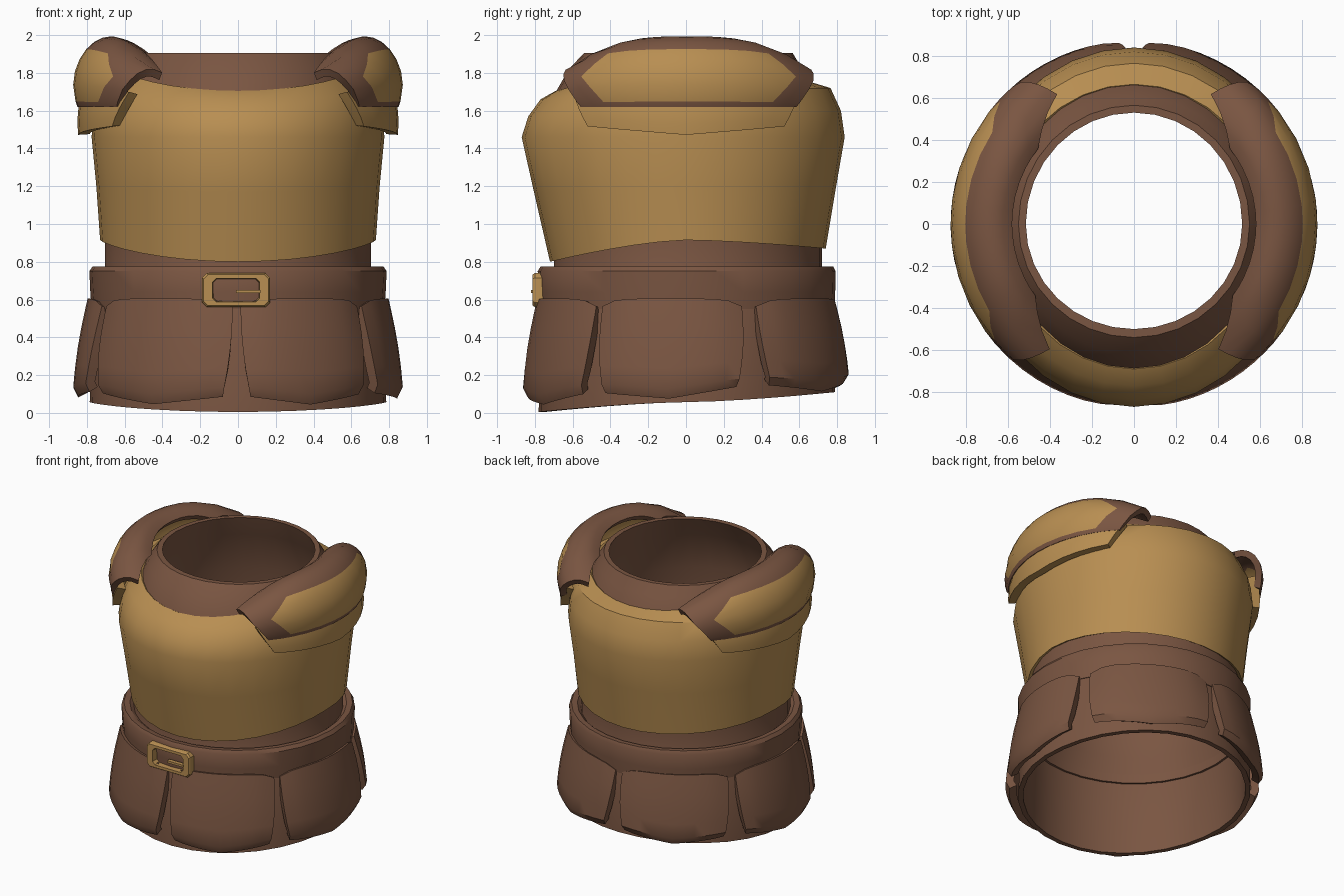
import bpy, bmesh
from math import sin, cos, radians, pi

cube = bpy.data.objects.get("Cube")
if cube:
    bpy.data.objects.remove(cube, do_unlink=True)


def material(name, rgb):
    m = bpy.data.materials.new(name)
    m.use_nodes = True
    m.diffuse_color = (*rgb, 1)
    m.node_tree.nodes["Principled BSDF"].inputs["Base Color"].default_value = (*rgb, 1)
    return m


leather = material("brown leather", (0.195, 0.092, 0.054))
gold = material("tan gold", (0.48, 0.272, 0.084))
SEGMENTS = 32


def finish(name, bm, mats, thickness=0, mirror=False, angle=35):
    """Turn a bmesh into a shaded object, optionally thickened and mirrored."""
    mesh = bpy.data.meshes.new(name)
    bm.to_mesh(mesh)
    bm.free()
    for m in mats:
        mesh.materials.append(m)
    ob = bpy.data.objects.new(name, mesh)
    bpy.context.collection.objects.link(ob)
    bpy.ops.object.select_all(action='DESELECT')
    ob.select_set(True)
    bpy.context.view_layer.objects.active = ob
    if thickness:
        mod = ob.modifiers.new("thickness", 'SOLIDIFY')
        mod.thickness, mod.offset = thickness, -1
        bpy.ops.object.modifier_apply(modifier=mod.name)
    if mirror:
        mod = ob.modifiers.new("mirror", 'MIRROR')
        bpy.ops.object.modifier_apply(modifier=mod.name)
    bpy.ops.object.shade_smooth_by_angle(angle=radians(angle))
    return ob


def loft(name, rings, mat):
    """Join rings of points into a closed, hollow band."""
    bm = bmesh.new()
    vs = [[bm.verts.new(p) for p in ring] for ring in rings]
    n = len(vs[0])
    for k in range(len(vs)):
        a, b = vs[k], vs[(k + 1) % len(vs)]
        for i in range(n):
            j = (i + 1) % n
            bm.faces.new((a[i], a[j], b[j], b[i]))
    bmesh.ops.recalc_face_normals(bm, faces=bm.faces)
    return finish(name, bm, [mat])


def ring(rx, front, back, zf, zs=None, zb=None):
    """Body cross-section with its own front, side and back depth and height."""
    zs = zf if zs is None else zs
    zb = zf if zb is None else zb
    pts = []
    for i in range(SEGMENTS):
        a = 2 * pi * i / SEGMENTS
        s = sin(a)
        depth, z_end = (front, zf) if s < 0 else (back, zb)
        pts.append((rx * cos(a), depth * s, zs + (z_end - zs) * abs(s) ** 1.5))
    return pts


def patch(name, us, vs, func, mats, thickness, is_second=None, mirror=False):
    """Curved sheet; func maps (u, v) to a point, is_second picks faces of colour 2."""
    bm = bmesh.new()
    g = [[bm.verts.new(func(u, v)) for v in vs] for u in us]
    for i in range(len(us) - 1):
        for j in range(len(vs) - 1):
            f = bm.faces.new((g[i][j], g[i][j + 1], g[i + 1][j + 1], g[i + 1][j]))
            if is_second and is_second((us[i] + us[i + 1]) / 2, (vs[j] + vs[j + 1]) / 2):
                f.material_index = 1
    return finish(name, bm, mats, thickness, mirror)


def polar(deg, r, z):
    return (r * cos(radians(deg)), r * sin(radians(deg)), z)


def interp(x, table):
    for (x0, y0), (x1, y1) in zip(table, table[1:]):
        if x <= x1:
            return y0 + (y1 - y0) * (x - x0) / (x1 - x0)
    return table[-1][1]


# Hollow tunic: skirt, waist and flared collar
loft("tunic", [
    ring(0.785, 0.78, 0.79, 0.005, 0.057, 0.11),
    ring(0.77, 0.77, 0.78, 0.55),
    ring(0.705, 0.70, 0.72, 0.72),
    ring(0.705, 0.70, 0.72, 0.96),
    ring(0.71, 0.77, 0.76, 1.45),
    ring(0.64, 0.70, 0.68, 1.68, 1.76, 1.72),
    ring(0.59, 0.62, 0.61, 1.82, 1.85, 1.83),
    ring(0.55, 0.54, 0.565, 1.905),
    ring(0.515, 0.50, 0.53, 1.905),
    ring(0.56, 0.58, 0.58, 1.76),
    ring(0.67, 0.73, 0.72, 1.45),
    ring(0.675, 0.67, 0.69, 0.96),
    ring(0.675, 0.67, 0.69, 0.72),
    ring(0.735, 0.735, 0.745, 0.55),
    ring(0.75, 0.745, 0.755, 0.005, 0.057, 0.11),
], leather)

# Breastplate with curved hem and neckline
loft("breastplate", [
    ring(0.73, 0.72, 0.74, 0.80, 0.915, 0.87),
    ring(0.75, 0.805, 0.795, 1.17, 1.2, 1.2),
    ring(0.775, 0.87, 0.84, 1.46),
    ring(0.765, 0.835, 0.82, 1.57, 1.6, 1.6),
    ring(0.72, 0.77, 0.765, 1.66, 1.71, 1.72),
    ring(0.635, 0.69, 0.665, 1.705, 1.82, 1.75),
    ring(0.60, 0.65, 0.63, 1.68, 1.78, 1.72),
    ring(0.70, 0.79, 0.77, 1.46),
    ring(0.70, 0.69, 0.71, 0.82, 0.93, 0.89),
], gold)

# Belt
loft("belt", [
    ring(0.70, 0.695, 0.715, 0.745),
    ring(0.73, 0.73, 0.74, 0.772),
    ring(0.77, 0.77, 0.78, 0.775),
    ring(0.787, 0.785, 0.792, 0.75),
    ring(0.782, 0.78, 0.79, 0.64),
    ring(0.775, 0.775, 0.785, 0.55),
    ring(0.72, 0.72, 0.73, 0.55),
], leather)


# Buckle frame and prong
def octagon(w, h, c, y, cx=-0.01, cz=0.65):
    corners = [(w, h - c), (w - c, h), (c - w, h), (-w, h - c),
               (-w, c - h), (c - w, -h), (w - c, -h), (w, c - h)]
    return [(cx + x, y, cz + z) for x, z in corners]


loft("buckle_frame", [
    octagon(0.18, 0.09, 0.025, -0.755), octagon(0.18, 0.09, 0.025, -0.80),
    octagon(0.172, 0.082, 0.023, -0.812), octagon(0.125, 0.062, 0.02, -0.812),
    octagon(0.12, 0.058, 0.02, -0.755)], gold)
bm = bmesh.new()
bmesh.ops.create_cube(bm, size=1)
bmesh.ops.scale(bm, verts=bm.verts, vec=(0.13, 0.03, 0.016))
bmesh.ops.translate(bm, verts=bm.verts, vec=(0.055, -0.805, 0.643))
finish("buckle_prong", bm, [gold])


# Overlapping skirt panels
def panel(name, start, end):
    def point(t, v):
        e = abs(2 * t - 1)
        a = start + (end - start) * t + 3.5 * (1 - 2 * t) * v ** 2
        top = 0.605 - 0.04 * e ** 6
        bottom = 0.08 + 0.045 * e + 0.04 * sin(radians(a))
        r = 0.797 + 0.08 * v + 0.012 * sin(pi * v) - 0.03 * max(0, v - 0.9) / 0.1
        return polar(a, r - 0.008 * e ** 6, top + (bottom - top) * v)
    patch(name, [i / 10 for i in range(11)], [0, 0.1, 0.3, 0.5, 0.7, 0.9, 1],
          point, [leather], 0.055)


for label, start, end in (("front_left", -89, -37), ("side_left", -34, 22),
                          ("back_left", 28, 88), ("back_right", 92, 146),
                          ("side_right", 150, 204), ("front_right", 208, 268)):
    panel("skirt_panel_" + label, start, end)


# Shoulder pads: pointed arcs with a raised gold field
def pad_point(u, v):
    edge = interp(v, [(0, 36), (0.3, 56), (0.7, 49), (1, 41)])
    field = interp(v, [(0, 26), (0.5, 31), (0.72, 40), (1, 29)])
    a = interp(abs(u), [(0, 0), (0.75, field), (1, edge)])
    w = 1 - v
    r = 0.58 * w**3 + 3 * 0.72 * w * w * v + 3 * 0.945 * w * v * v + 0.85 * v**3
    z = 1.95 * w**3 + 3 * 2.095 * w * w * v + 3 * 1.85 * w * v * v + 1.62 * v**3
    z -= 0.25 * (a / 55) ** 3 * w
    return polar(a * (1.06 if u > 0 else -1), r, z)


pad_us = [-1, -0.87, -0.75, -0.55, -0.35, -0.15, 0, 0.15, 0.35, 0.55, 0.75, 0.87, 1]
patch("shoulder_pads", pad_us, [0, 0.1, 0.2, 0.3, 0.4, 0.5, 0.61, 0.72, 0.83, 0.96, 1],
      pad_point, [leather, gold], 0.045,
      is_second=lambda u, v: abs(u) < 0.75 and 0.5 < v < 0.96, mirror=True)


# Lower shoulder plates under the pads
def lower_point(u, v):
    a = u * (46 - 8 * v)
    bottom = 1.472 + 0.045 * abs(u)
    return polar(a, 0.83 + 0.02 * sin(pi * v * 0.7), 1.70 + (bottom - 1.70) * v)


patch("lower_shoulder_plates", [i / 5 - 1 for i in range(11)], [0, 0.3, 0.5, 0.75, 1],
      lower_point, [gold], 0.06, mirror=True)
